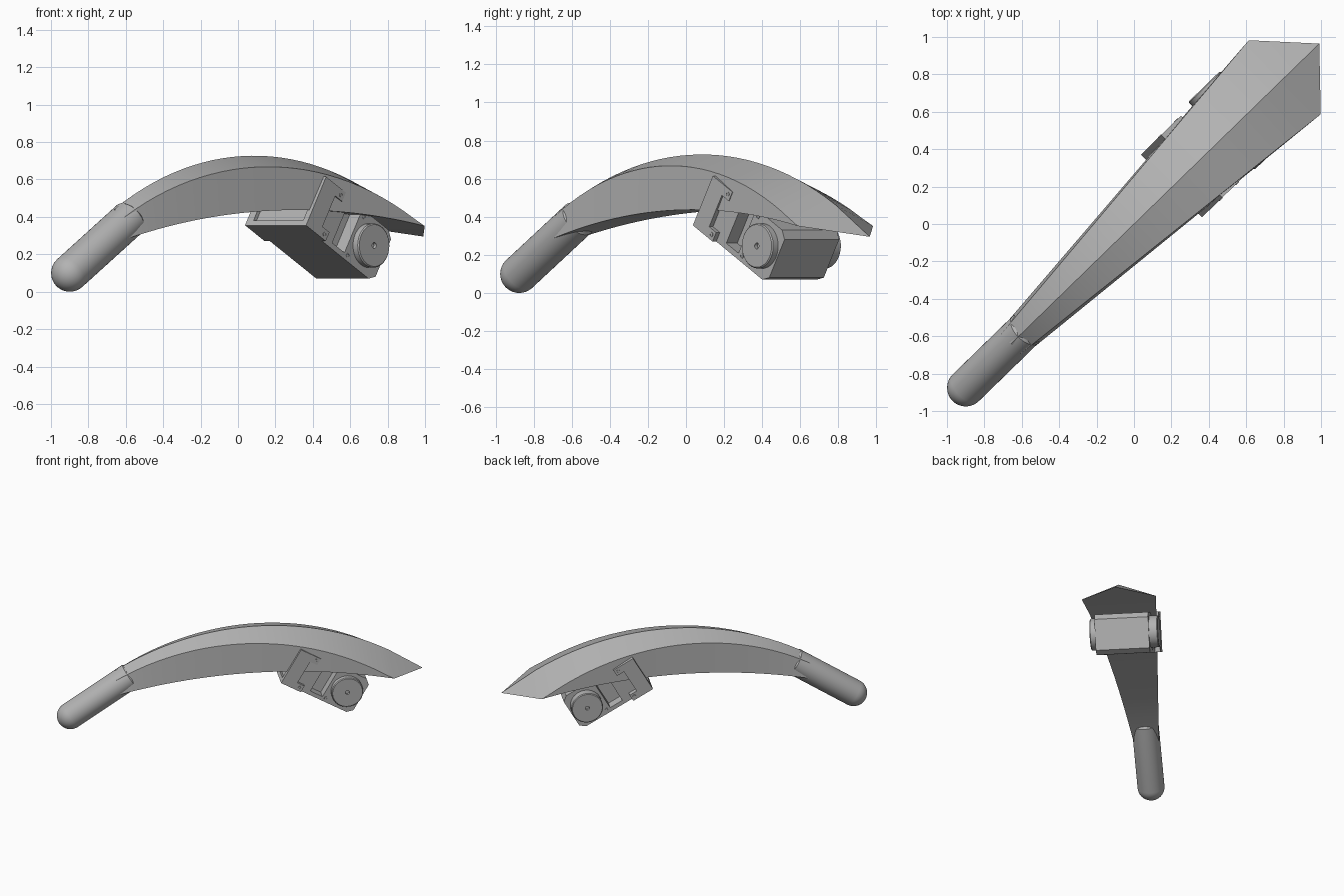
import bpy, bmesh, math
from mathutils import Matrix

cube = bpy.data.objects.get("Cube")
if cube:
    bpy.data.objects.remove(cube, do_unlink=True)

grey = bpy.data.materials.new("plain_grey")
grey.use_nodes = True
GREY = (0.45, 0.45, 0.45, 1)
grey.diffuse_color = GREY
grey.node_tree.nodes["Principled BSDF"].inputs["Base Color"].default_value = GREY

# Leg frame: x runs from foot to tip, y sideways, z up
LEG = Matrix.Rotation(math.radians(44.23), 4, 'Z')
# Motor frame: pitched 30 degrees down towards the tip, origin at its lower rear edge
MOTOR = LEG @ Matrix.Translation((0.286, 0, 0.355)) @ Matrix.Rotation(math.radians(30), 4, 'Y')


def finish(name, bm, matrix, angle=30):
    bmesh.ops.remove_doubles(bm, verts=bm.verts, dist=0.0005)
    bmesh.ops.recalc_face_normals(bm, faces=bm.faces)
    mesh = bpy.data.meshes.new(name)
    bm.to_mesh(mesh)
    bm.free()
    mesh.materials.append(grey)
    ob = bpy.data.objects.new(name, mesh)
    bpy.context.collection.objects.link(ob)
    ob.matrix_world = matrix
    bpy.ops.object.select_all(action='DESELECT')
    ob.select_set(True)
    bpy.context.view_layer.objects.active = ob
    bpy.ops.object.shade_smooth_by_angle(angle=math.radians(angle))
    return ob


def prism(name, outline, y0, y1, matrix=MOTOR):
    """Extrude an x-z outline sideways from y0 to y1."""
    bm = bmesh.new()
    face = bm.faces.new([bm.verts.new((x, y0, z)) for x, z in outline])
    ext = bmesh.ops.extrude_face_region(bm, geom=[face])
    for v in ext["geom"]:
        if isinstance(v, bmesh.types.BMVert):
            v.co.y = y1
    return finish(name, bm, matrix)


def rect(x0, x1, z0, z1):
    return [(x0, z0), (x1, z0), (x1, z1), (x0, z1)]


def lathe(name, profile, matrix, steps=40):
    """Spin a (radius, height) profile around the local z axis."""
    bm = bmesh.new()
    pts = [bm.verts.new((r, 0, h)) for r, h in profile]
    edges = [bm.edges.new(p) for p in zip(pts, pts[1:])]
    bmesh.ops.spin(bm, geom=pts + edges, cent=(0, 0, 0), axis=(0, 0, 1),
                   angle=math.tau, steps=steps)
    return finish(name, bm, matrix)


# Curved shell: three arcs for ridge, side folds and underside
def arc(u, centre, top, radius):
    return top - radius + math.sqrt(radius ** 2 - (u - centre) ** 2)


bm = bmesh.new()
START, CORNER, COUNT = -0.92, 1.125, 28
rings = []
for i in range(COUNT + 1):
    u = START + (CORNER - START) * i / COUNT
    wide, low = 0.165 + 0.0985 * u, 0.175 + 0.09 * u
    zb = arc(u, 0.25, 0.437, 4.5)
    zf = max(zb, arc(u, 0.06, 0.668, 1.917))
    if i == COUNT:
        low, zf = wide, zb
    section = [(0, arc(u, 0.12, 0.727, 2.04)), (wide, zf), (low, zb), (-low, zb), (-wide, zf)]
    rings.append([bm.verts.new((u, y, z)) for y, z in section])
for a, b in zip(rings, rings[1:]):
    for k in range(5):
        n = (k + 1) % 5
        bm.faces.new((a[k], a[n], b[n], b[k]))
bm.faces.new(rings[0])
# Pointed tip where ridge and underside meet
tip = bm.verts.new((1.3825, 0, 0.295))
last = rings[-1]
for a, b in ((0, 1), (2, 3), (4, 0)):
    bm.faces.new((last[a], last[b], tip))
finish("leg_shell", bm, LEG, 12)

# Round-ended foot tube
R = 0.1
cap = [(R * math.sin(t), -R * math.cos(t)) for t in (math.pi / 2 * i / 10 for i in range(11))]
foot_frame = LEG @ Matrix.Translation((-1.255, 0, R)) @ Matrix.Rotation(math.radians(57), 4, 'Y')
lathe("foot_tube", cap + [(R, 0.53), (R * 0.85, 0.55), (0, 0.55)], foot_frame)

# Motor housing: rear block, front block with chamfered nose, web and rails between
W, H = 0.2, 0.30
prism("motor_rear_block", rect(0.02, 0.24, 0, H), -W, W)
prism("motor_front_block", [(0.345, 0), (0.57, 0), (0.61, 0.035), (0.61, 0.265),
                            (0.57, H), (0.345, H)], -W, W)
prism("motor_web", rect(0.23, 0.355, 0.01, H - 0.01), -0.12, 0.12)
for label, z0 in (("lower", 0), ("upper", H - 0.03)):
    prism("motor_rail_" + label, rect(0.23, 0.355, z0, z0 + 0.03), -W, W)
    prism("motor_rear_lip_" + label, rect(0, 0.03, z0, z0 + 0.03), -W, W)

# Side fittings, mirrored with slightly different depths
C_PLATE = [(0, 0), (0.17, 0), (0.17, 0.055), (0.11, 0.055), (0.11, 0.245),
           (0.17, 0.245), (0.17, H), (0, H)]
for side, s, plate, disc in (("left", 1, 0.24, 0.265), ("right", -1, 0.228, 0.242)):
    prism("mount_plate_" + side, C_PLATE, s * (W - 0.01), s * plate)
    # Turning disc with a hole in the middle
    axle = MOTOR @ Matrix.Translation((0.483, s * W, 0.154)) @ Matrix.Rotation(-s * math.pi / 2, 4, 'X')
    d = disc - W
    lathe("drive_disc_" + side, [(0.118, -0.01), (0.118, d - 0.006), (0.112, d),
                                 (0.016, d), (0.016, d - 0.02), (0, d - 0.02)], axle)
    # Screw heads
    for i, (x, z, y) in enumerate(((0.145, 0.028, plate), (0.145, 0.272, plate),
                                   (0.375, 0.03, W), (0.375, 0.27, W))):
        at = MOTOR @ Matrix.Translation((x, s * y, z)) @ Matrix.Rotation(-s * math.pi / 2, 4, 'X')
        lathe(f"screw_{side}_{i + 1}", [(0.013, -0.004), (0.013, 0.003), (0.007, 0.003),
                                        (0.007, -0.003), (0, -0.003)], at, 16)
